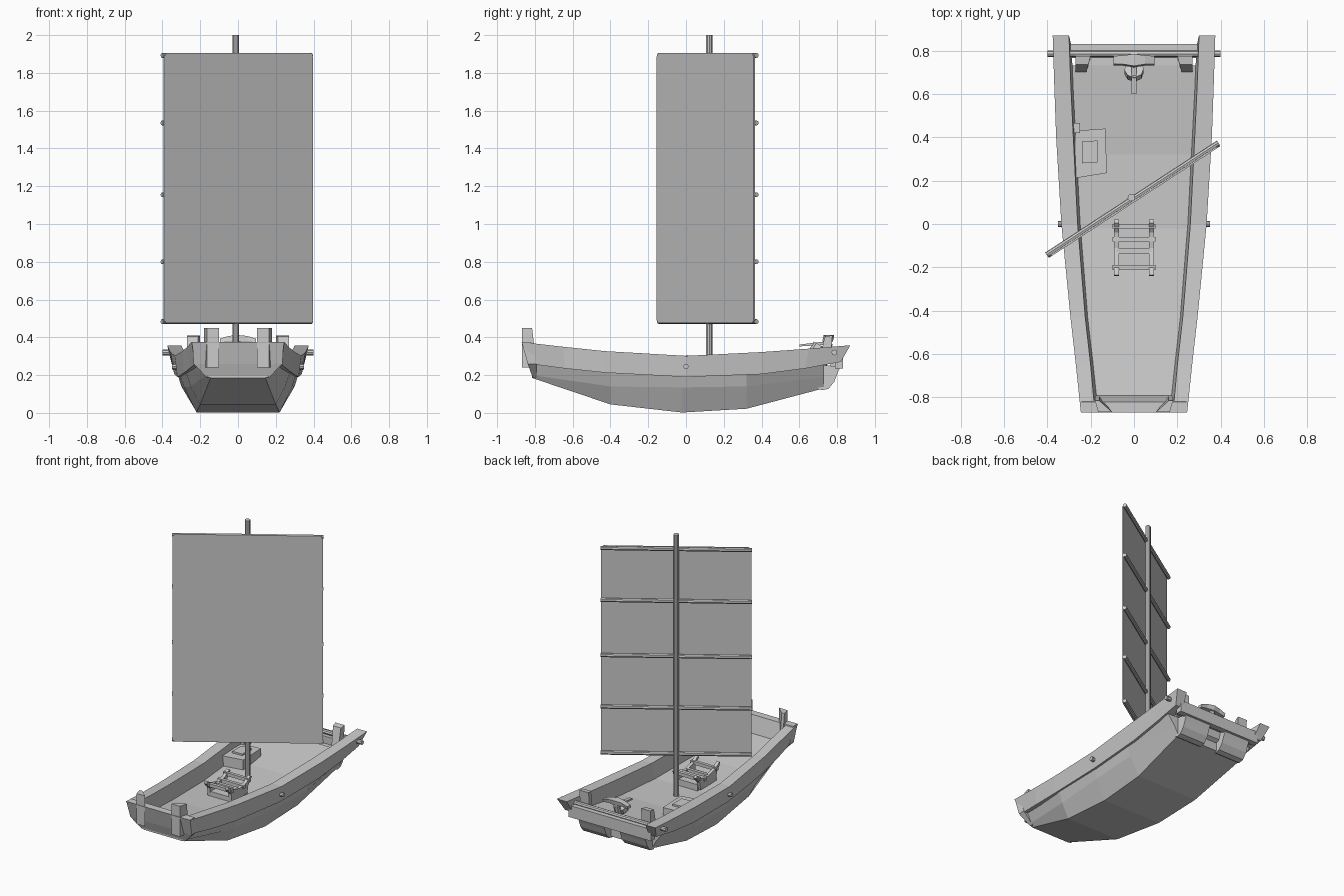
import bpy, bmesh, math
from mathutils import Vector


def loft(name, rings, mirror=False):
    """Skin equal-length closed rings and cap both ends."""
    bm = bmesh.new()
    for s in ((1, -1) if mirror else (1,)):
        vs = [[bm.verts.new((x * s, y, z)) for x, y, z in r] for r in rings]
        n = len(vs[0])
        for a, b in zip(vs, vs[1:]):
            for i in range(n):
                j = (i + 1) % n
                bm.faces.new((a[i], a[j], b[j], b[i]))
        bm.faces.new(vs[0])
        bm.faces.new(vs[-1])
    bmesh.ops.recalc_face_normals(bm, faces=bm.faces)
    me = bpy.data.meshes.new(name)
    bm.to_mesh(me)
    bm.free()
    ob = bpy.data.objects.new(name, me)
    bpy.context.collection.objects.link(ob)
    return ob


def box(name, x0, x1, y0, y1, z0, z1, mirror=False):
    return loft(name, [[(x0, y0, z), (x1, y0, z), (x1, y1, z), (x0, y1, z)]
                       for z in (z0, z1)], mirror)


def side_profile(name, pts, x0, x1, mirror=False):
    """Extrude a (y, z) outline along x."""
    return loft(name, [[(x, y, z) for y, z in pts] for x in (x0, x1)], mirror)


def rod(name, a, b, r, sides=8):
    a, b = Vector(a), Vector(b)
    d = (b - a).normalized()
    u = d.orthogonal().normalized()
    v = d.cross(u)
    ang = [2 * math.pi * i / sides for i in range(sides)]
    return loft(name, [[p + (u * math.cos(t) + v * math.sin(t)) * r for t in ang]
                       for p in (a, b)])


# Hull body: flat bottom, chine and deck edge at each station
hull = [(-.815, .145, .185, .17, .20, .205, .265),
        (-.40, .20, .045, .25, .14, .275, .215),
        (-.02, .22, .002, .285, .135, .305, .192),
        (.32, .23, .022, .30, .14, .32, .205),
        (.73, .25, .13, .285, .19, .335, .255)]
loft("hull", [[(-bw, y, zb), (bw, y, zb), (cw, y, zc), (lw, y, zl),
               (-lw, y, zl), (-cw, y, zc)]
              for y, bw, zb, cw, zc, lw, zl in hull])

# Thick curved bulwarks, running past the stern board
rail = [(-.87, -.83, .245, .225, .18, .375, .26),
        (-.65, -.64, .268, .256, .20, .35, .235),
        (-.43, -.43, .293, .283, .225, .327, .213),
        (0, 0, .335, .32, .26, .302, .19),
        (.4, .4, .359, .337, .28, .322, .205),
        (.65, .63, .368, .345, .292, .34, .235),
        (.87, .82, .375, .347, .30, .358, .27)]
loft("bulwark", [[(to, yt, zt), (ti, yt, zt), (ti - .012, yb, zb), (bo, yb, zb)]
                 for yt, yb, to, bo, ti, zt, zb in rail], mirror=True)

# Bow board in two sloping panels
loft("bow_board", [[(-w, y0, z), (w, y0, z), (w, y1, z), (-w, y1, z)]
                   for w, y0, y1, z in ((.165, -.812, -.79, .187),
                                        (.235, -.838, -.79, .26),
                                        (.242, -.87, -.82, .376))])
# Angled bow posts
loft("bow_post", [[(.10, -.868, z), (.165, -.868, z), (.18, -.79 - d, z),
                   (.16, -.79 - d, z)] for z, d in ((.24, 0), (.45, .025))], mirror=True)

# Stern board, ledge and cheeks with a central rudder slot
box("stern_board", -.315, .315, .79, .83, .235, .315)
box("stern_ledge", -.30, .30, .765, .795, .245, .30)
side_profile("stern_cheek", [(.70, .25), (.70, .13), (.72, .12), (.755, .128),
                             (.785, .165), (.80, .205), (.82, .25)],
             .06, .255, mirror=True)
side_profile("stern_underside", [(.72, .25), (.72, .18), (.755, .2), (.77, .25)], -.07, .07)
loft("stern_post", [[(.20, .765, .27), (.27, .765, .27), (.27, .70, .25), (.22, .70, .25)],
                    [(.20, .775, .41), (.27, .775, .41), (.27, .735, .405), (.21, .735, .405)]],
     mirror=True)
rod("stern_pole", (-.40, .785, .32), (.40, .785, .32), .015)
for s in (-1, 1):
    rod("side_peg", (s * .30, 0, .245), (s * .35, 0, .245), .014)

# Rudder head, stock and tiller
rod("rudder_stock", (0, .71, .20), (0, .755, .37), .022)
rod("rudder_collar", (0, .695, .32), (0, .715, .355), .045)
loft("rudder_head", [[(x, .75 - w, z), (x, .75 + w, z), (x, .757 + w, z + h),
                      (x, .757 - w, z + h)]
                     for x, z, h, w in ((-.095, .373, .02, .018), (-.05, .379, .028, .02),
                                        (0, .379, .033, .028), (.05, .379, .028, .02),
                                        (.095, .373, .02, .018))])
side_profile("tiller", [(.60, .352), (.60, .362), (.77, .382), (.77, .362)], -.012, .012)

# Mast
rod("mast", (-.012, .122, .18), (-.012, .122, 2.0), .0175, 10)

# Sail turned about the mast, with corners clipped
along = Vector((.79, .515, 0)).normalized()
front = Vector((along.y, -along.x, 0))
mid = Vector((-.005, .113, 0))
L = .47


def on_sail(t, z, off):
    return mid + along * t + front * off + Vector((0, 0, z))


outline = [(-L + .015, .475), (L - .015, .475), (L, .49), (L, 1.885),
           (L - .015, 1.905), (-L + .015, 1.905), (-L, 1.885), (-L, .49)]
loft("sail", [[on_sail(t, z, o) for t, z in outline] for o in (.006, .014)])
# Battens across the back of the sail
for z in (.483, .80, 1.155, 1.535, 1.893):
    rod("batten", on_sail(-L - .003, z, -.003), on_sail(L + .003, z, -.003), .013)

# Deck hatch with raised lid frame
loft("hatch", [[(-.28, .21, z), (-.125, .235, z), (-.132, .44, z), (-.27, .43, z)]
               for z in (.19, .27)])
loft("hatch_lid", [[(-.24, .28, z), (-.165, .285, z), (-.168, .385, z), (-.24, .38, z)]
                   for z in (.26, .282)])
box("hatch_post", -.28, -.25, .42, .465, .19, .285)

# Seat: chest with curved runners and crossbars
box("seat_chest", -.075, .075, -.20, -.02, .18, .235)
side_profile("seat_runner", [(-.24, .30), (-.235, .318), (-.19, .285), (-.11, .265),
                             (-.04, .275), (.005, .308), (.02, .298), (-.02, .25),
                             (-.03, .20), (-.20, .20), (-.205, .26)], .07, .092, mirror=True)
for y, z, w in ((-.20, .282, .10), (-.125, .26, .08), (-.07, .262, .10), (-.01, .285, .10)):
    box("seat_crossbar", -w, w, y - .011, y + .011, z - .012, z + .01)
